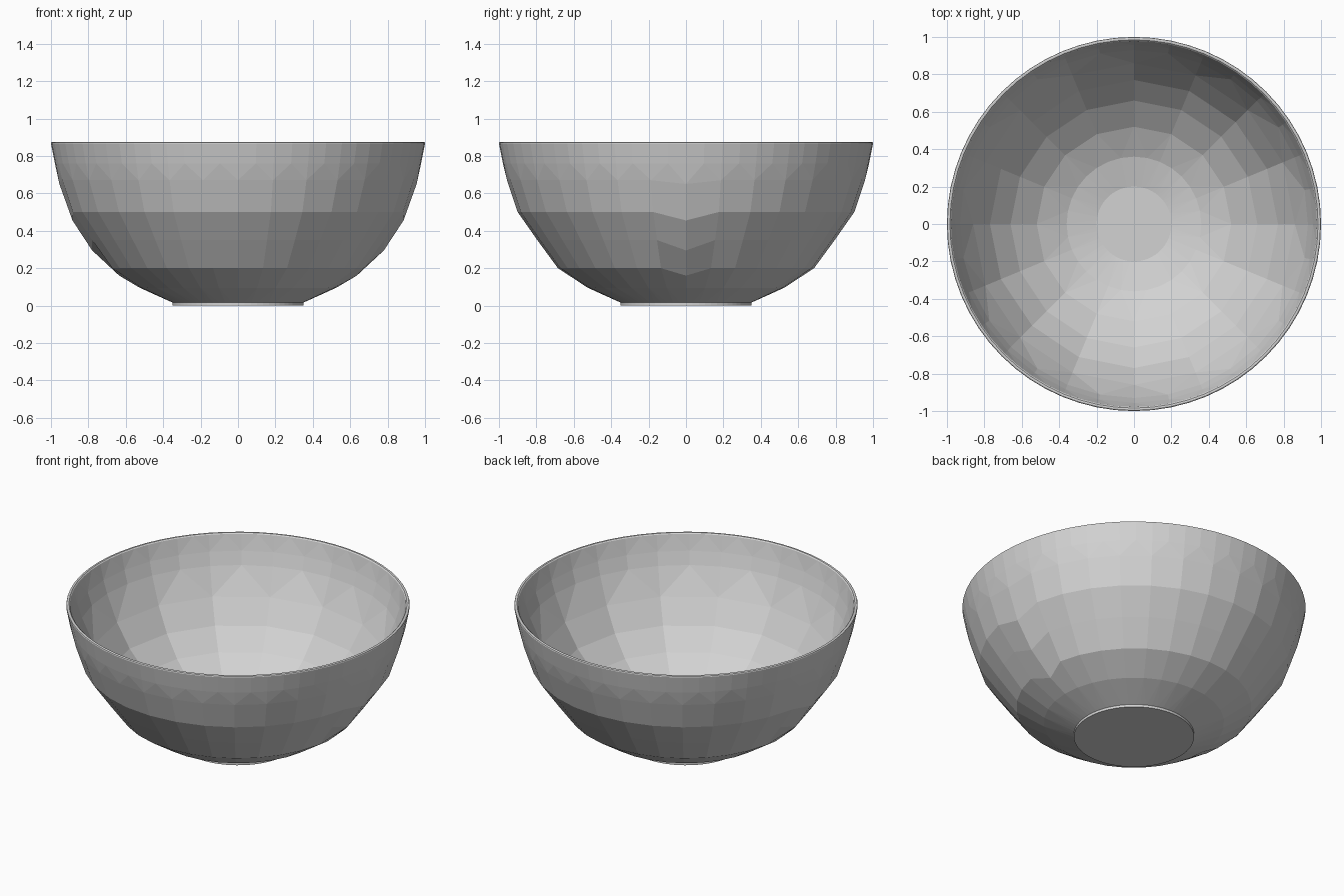
import bpy
import bmesh
from math import cos, sin, tau

if "Cube" in bpy.data.objects:
    bpy.data.objects.remove(bpy.data.objects["Cube"])

# Ring lists: radius, height, number of sides
FOOT = [(0.35, 0.0, 64), (0.35, 0.016, 64)]
OUTSIDE = [(0.525, 0.095, 32), (0.685, 0.2, 32), (0.795, 0.35, 32),
           (0.9, 0.5, 32), (0.957, 0.67, 32), (0.979, 0.76, 64)]
RIM = [(1.0, 0.866, 64), (0.998, 0.872, 64), (0.992, 0.875, 64),
       (0.984, 0.874, 64), (0.978, 0.868, 64)]
INSIDE = [(0.956, 0.77, 32), (0.93, 0.69, 32), (0.86, 0.525, 16),
          (0.77, 0.38, 16), (0.66, 0.26, 16), (0.52, 0.152, 16),
          (0.36, 0.075, 32), (0.2, 0.038, 64), (0.2, 0.03, 64)]
# Rounder contour on the two side columns, by ring height
SIDE_COLUMN = {0.2: (0.635, 0.16), 0.35: (0.78, 0.295),
               0.5: (0.885, 0.455), 0.67: (0.955, 0.65)}


def make_ring(bm, radius, height, sides):
    verts = []
    for i in range(sides):
        r, z = radius, height
        if i % (sides // 2) == 0:
            r, z = SIDE_COLUMN.get(height, (r, z))
        a = tau * i / sides
        verts.append(bm.verts.new((r * cos(a), r * sin(a), z)))
    return verts


def join_rings(bm, low, high):
    """Walk round two rings: quads for equal counts, else balanced triangles."""
    n, m = len(low), len(high)
    i = j = 0
    while i < n or j < m:
        a, b = low[i % n], high[j % m]
        step_low = (2 * i + 1) * m <= (2 * j + 1) * n
        step_high = n == m or not step_low
        face = [a]
        if step_low:
            i += 1
            face.append(low[i % n])
        if step_high:
            j += 1
            face.append(high[j % m])
        face.append(b)
        bm.faces.new(face)


# Single grey material
grey = bpy.data.materials.new("plain grey")
grey.use_nodes = True
colour = (0.65, 0.65, 0.65, 1.0)
grey.diffuse_color = colour
grey.node_tree.nodes["Principled BSDF"].inputs["Base Color"].default_value = colour

# Bowl: foot, outside wall, rounded rim, inside wall and flat floor
bm = bmesh.new()
rings = [make_ring(bm, *spec) for spec in FOOT + OUTSIDE + RIM + INSIDE]
for low, high in zip(rings, rings[1:]):
    join_rings(bm, low, high)
bm.faces.new(rings[0])
bm.faces.new(rings[-1])
bmesh.ops.recalc_face_normals(bm, faces=bm.faces)

mesh = bpy.data.meshes.new("bowl")
bm.to_mesh(mesh)
bm.free()
mesh.materials.append(grey)
bowl = bpy.data.objects.new("bowl", mesh)
bpy.context.collection.objects.link(bowl)
